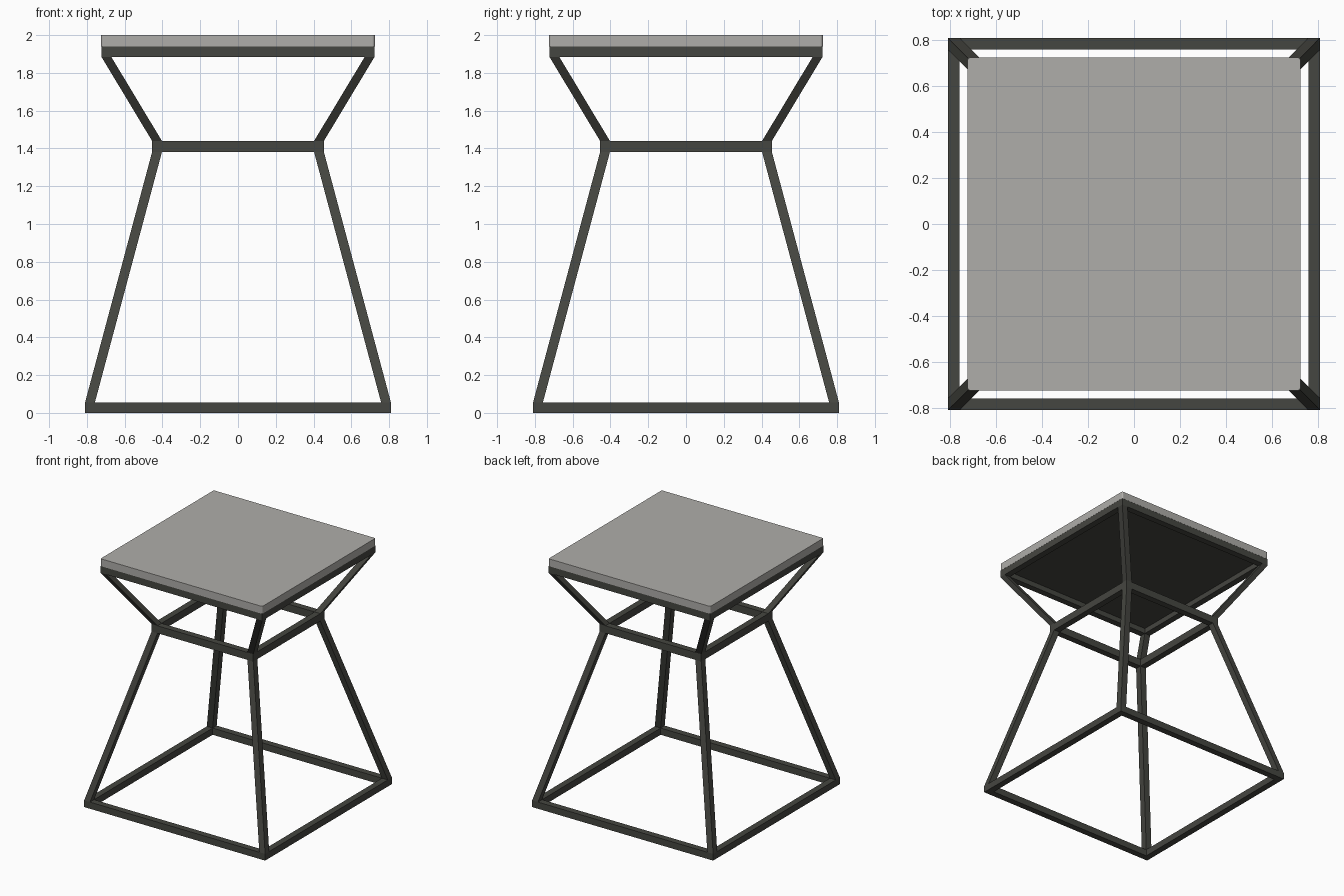
import bpy
import bmesh

cube = bpy.data.objects.get("Cube")
if cube:
    bpy.data.objects.remove(cube, do_unlink=True)

BAR = 0.052  # thickness of the square bars


def material(name, rgb):
    mat = bpy.data.materials.new(name)
    mat.use_nodes = True
    mat.diffuse_color = (*rgb, 1)
    bsdf = mat.node_tree.nodes["Principled BSDF"]
    bsdf.inputs["Base Color"].default_value = (*rgb, 1)
    bsdf.inputs["Roughness"].default_value = 0.6
    return mat


dark_metal = material("dark metal", (0.06, 0.061, 0.052))
pale_grey = material("pale grey", (0.43, 0.42, 0.40))


def finish(name, bm, mat):
    bmesh.ops.recalc_face_normals(bm, faces=bm.faces[:])
    mesh = bpy.data.meshes.new(name)
    bm.to_mesh(mesh)
    bm.free()
    mesh.materials.append(mat)
    obj = bpy.data.objects.new(name, mesh)
    bpy.context.collection.objects.link(obj)
    return obj


def square(bm, cx, cy, half, z):
    corners = ((-1, -1), (1, -1), (1, 1), (-1, 1))
    return [bm.verts.new((cx + half * x, cy + half * y, z)) for x, y in corners]


def bridge(bm, a, b):
    for i in range(4):
        j = (i + 1) % 4
        bm.faces.new((a[i], a[j], b[j], b[i]))


def square_frame(name, outer, z0, z1):
    """Hollow square ring with mitred corners."""
    bm = bmesh.new()
    loops = [square(bm, 0, 0, h, z) for h, z in
             ((outer, z0), (outer, z1), (outer - BAR, z1), (outer - BAR, z0))]
    for i in range(4):
        bridge(bm, loops[i], loops[(i + 1) % 4])
    return finish(name, bm, dark_metal)


def slab(name, half, z0, z1, mat):
    bm = bmesh.new()
    low, high = square(bm, 0, 0, half, z0), square(bm, 0, 0, half, z1)
    bridge(bm, low, high)
    bm.faces.new(low)
    bm.faces.new(high)
    return finish(name, bm, mat)


def corner_bars(name, outer0, z0, outer1, z1):
    """Four slanted bars joining the corners of two frames."""
    for side, sx in (("left", 1), ("right", -1)):
        for end, sy in (("front", -1), ("back", 1)):
            bm = bmesh.new()
            c0, c1 = outer0 - BAR / 2, outer1 - BAR / 2
            low = square(bm, sx * c0, sy * c0, BAR / 2, z0)
            high = square(bm, sx * c1, sy * c1, BAR / 2, z1)
            bridge(bm, low, high)
            bm.faces.new(low)
            bm.faces.new(high)
            finish(f"{end}_{side}_{name}", bm, dark_metal)


# Frames
square_frame("base_frame", 0.81, 0, 0.054)
square_frame("waist_frame", 0.455, 1.38, 1.44)
square_frame("seat_frame", 0.723, 1.885, 1.94)

# Slanted bars
corner_bars("leg", 0.81, 0.054, 0.455, 1.38)
corner_bars("seat_strut", 0.455, 1.44, 0.723, 1.885)

# Seat with softened vertical corners, and its recessed support panel
seat = slab("seat", 0.724, 1.94, 2.0, pale_grey)
bm = bmesh.new()
bm.from_mesh(seat.data)
uprights = [e for e in bm.edges if abs(e.verts[0].co.z - e.verts[1].co.z) > 0.01]
bmesh.ops.bevel(bm, geom=uprights, offset=0.012, segments=3, affect='EDGES', profile=0.5)
bm.to_mesh(seat.data)
bm.free()
slab("seat_support_panel", 0.68, 1.928, 1.939, dark_metal)
